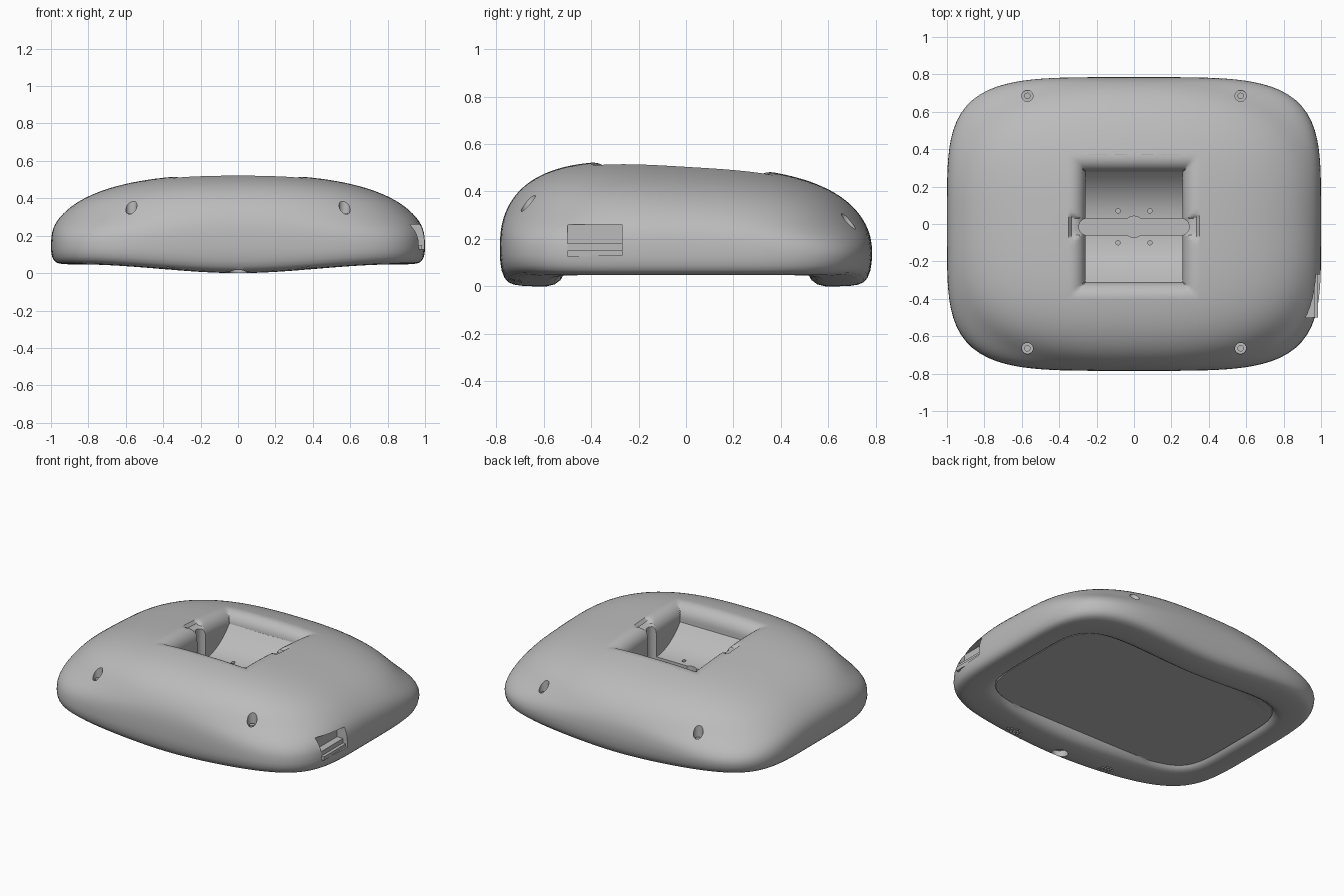
import bpy, bmesh, math
from mathutils import Matrix

if "Cube" in bpy.data.objects:
    bpy.data.objects.remove(bpy.data.objects["Cube"])

grey = bpy.data.materials.new("plain grey")
grey.use_nodes = True
grey.diffuse_color = (0.5, 0.5, 0.5, 1)
grey.node_tree.nodes["Principled BSDF"].inputs["Base Color"].default_value = (0.5, 0.5, 0.5, 1)

HALF_Y, EQUATOR, CROWN = 0.785, 0.13, 0.385
MID_Y = -0.015                      # centre line of the top recess


def top_z(x, y, level=None):
    """Height of the domed top, a little higher towards the front."""
    if level is None:
        level = abs(x) ** 2.5 + abs(y / HALF_Y) ** 3.3
    rest = max(0.0, 1 - level)
    return EQUATOR + CROWN * rest ** 0.405 - 0.06 * y * rest ** 0.2


def rim_point(angle, level, ax, ay, px, py):
    """Point on a squarish oval in a given direction, by bisection."""
    c, s = math.cos(angle), math.sin(angle)
    low, high = 0.0, 2.0
    for _ in range(36):
        r = (low + high) / 2
        if abs(r * c / ax) ** px + abs(r * s / ay) ** py < level:
            low = r
        else:
            high = r
    return low * c, low * s


def make_object(name, bm):
    bmesh.ops.recalc_face_normals(bm, faces=bm.faces)
    mesh = bpy.data.meshes.new(name)
    bm.to_mesh(mesh)
    bm.free()
    mesh.materials.append(grey)
    obj = bpy.data.objects.new(name, mesh)
    bpy.context.collection.objects.link(obj)
    return obj


def smooth(obj, degrees=30):
    bpy.ops.object.select_all(action="DESELECT")
    obj.select_set(True)
    bpy.context.view_layer.objects.active = obj
    bpy.ops.object.shade_smooth_by_angle(angle=math.radians(degrees))


def cut(obj, cutter):
    mod = obj.modifiers.new("cut", "BOOLEAN")
    mod.operation, mod.solver, mod.object = "DIFFERENCE", "EXACT", cutter
    bpy.context.view_layer.objects.active = obj
    bpy.ops.object.modifier_apply(modifier=mod.name)
    bpy.data.objects.remove(cutter)


def add_cylinder(bm, x, y, z0, z1, radius, sides=24):
    bmesh.ops.create_cone(bm, cap_ends=True, segments=sides, radius1=radius, radius2=radius,
                          depth=z1 - z0, matrix=Matrix.Translation((x, y, (z0 + z1) / 2)))


def add_box(bm, low, high):
    mid = [(a + b) / 2 for a, b in zip(low, high)]
    size = [b - a for a, b in zip(low, high)]
    bmesh.ops.create_cube(bm, size=1, matrix=Matrix.Translation(mid) @ Matrix.Diagonal((*size, 1)))


# Cushion body: rings from the crown to the widest outline, then under the rim
ANGLES = [2 * math.pi * i / 144 for i in range(144)]
STEPS = 36
rings = []
for i in range(1, STEPS + 1):
    level = math.sin(i / STEPS * math.pi / 2) ** 2.7
    square = level ** 20
    ring = []
    for a in ANGLES:
        x, y = rim_point(a, level, 1, HALF_Y, 2.5 + 1.9 * square, 3.3 + 1.1 * square)
        ring.append((x, y, top_z(x, y, level)))
    rings.append(ring)
outline = rings[-1]
panel = [rim_point(a, 1, 0.8, 0.51, 6, 5) for a in ANGLES]
PANEL_Z = 0.07
# Under-rim profile: inward share, height share above the rim's lowest line
for t, h in [(0.01, 0.75), (0.03, 0.5), (0.07, 0.28), (0.13, 0.13), (0.22, 0.05), (0.35, 0.01),
             (0.5, 0), (0.72, 0), (0.84, 0.06), (0.93, 0.2), (0.98, 0.38), (1, None)]:
    ring = []
    for (ox, oy, _), (px, py) in zip(outline, panel):
        x, y = ox + (px - ox) * t, oy + (py - oy) * t
        u = min(1, abs(x) / 0.85)
        low = 0.047 * u * u * (3 - 2 * u)
        ring.append((x, y, PANEL_Z if h is None else low + (EQUATOR - low) * h))
    rings.append(ring)

bm = bmesh.new()
crown = bm.verts.new((0, 0, top_z(0, 0)))
loops = [[bm.verts.new(p) for p in ring] for ring in rings]
n = len(ANGLES)
for j in range(n):
    k = (j + 1) % n
    bm.faces.new((crown, loops[0][j], loops[0][k]))
    for a, b in zip(loops, loops[1:]):
        bm.faces.new((a[j], b[j], b[k], a[k]))
bm.faces.new(loops[-1])
body = make_object("cushion_body", bm)

# Top recess: a curved trough with rolled lips, cut with a height surface
ROLL, WALL_X, WALL_Y = 0.09, 0.26, 0.295


def roll_drop(d, wall, radius):
    """How far a rounded lip falls at distance d from the middle."""
    if d < wall:
        return 1.0
    gap = wall + radius - d
    if gap <= 0:
        return -0.012 if gap < -0.001 else 0.0
    return radius - math.sqrt(max(0, radius ** 2 - gap ** 2))


def samples(wall, inner):
    lip = [wall + ROLL * (1 - math.cos(math.pi / 2 * i / 9)) for i in range(10)]
    half = inner + [wall - 0.0005] + lip + [wall + ROLL + 0.02]
    return [-v for v in reversed(half) if v] + half


xs = samples(WALL_X, [0, 0.13])
ys = samples(WALL_Y, [0, 0.02, 0.045, 0.05, 0.06, 0.075, 0.1] + [0.1 + 0.024 * i for i in range(1, 8)])


def recess_z(x, v):
    y = v + MID_Y
    top = top_z(x, y)
    dx, dy = roll_drop(abs(x), WALL_X, ROLL), roll_drop(abs(v), WALL_Y, ROLL)
    if dx == 1 and dy == 1:
        return 0.27 + 0.14 * (abs(v) / WALL_Y) ** 2.5
    drop = min(dx, dy)
    if dx < 1 and abs(v) < 0.1:     # lips dip softly into the strap slot
        drop = max(drop, min(roll_drop(abs(v), 0.04, 0.05), roll_drop(abs(x), 0.26, 0.08) + 0.02, dx + 0.03)
                   if dx > 0 else drop)
    return top - drop


bm = bmesh.new()
grid = [[bm.verts.new((x, v + MID_Y, recess_z(x, v))) for v in ys] for x in xs]
faces = [bm.faces.new((grid[i][j], grid[i + 1][j], grid[i + 1][j + 1], grid[i][j + 1]))
         for i in range(len(xs) - 1) for j in range(len(ys) - 1)]
lid = bmesh.ops.extrude_face_region(bm, geom=faces, use_keep_orig=True)
for g in lid["geom"]:
    if isinstance(g, bmesh.types.BMVert):
        g.co.z = 0.7
cut(body, make_object("recess_cutter", bm))

# Strap slot with rounded ends
bm = bmesh.new()
end = [(math.cos(a), math.sin(a)) for a in [math.pi * (i / 12 - 0.5) for i in range(13)]]
shape = [(s * (0.25 + 0.045 * c), MID_Y + s * 0.045 * w) for s in (1, -1) for c, w in end]
base = bm.faces.new([bm.verts.new((x, y, 0.22)) for x, y in shape])
up = bmesh.ops.extrude_face_region(bm, geom=[base], use_keep_orig=True)
for g in up["geom"]:
    if isinstance(g, bmesh.types.BMVert):
        g.co.z = 0.7
cut(body, make_object("slot_cutter", bm))

# Round widening of the slot and four pin holes
bm = bmesh.new()
add_cylinder(bm, 0, MID_Y, 0.22, 0.4, 0.057)
for x in (-0.085, 0.085):
    for y in (-0.1, 0.07):
        add_cylinder(bm, x, y, 0.22, 0.4, 0.012, 12)
cut(body, make_object("pin_cutter", bm))

# Screw wells, underside grilles and sensor hole, side port
SCREWS = [(x, y) for x in (-0.57, 0.57) for y in (-0.665, 0.685)]
bm = bmesh.new()
for x, y in SCREWS:
    add_cylinder(bm, x, y, top_z(x, y) - 0.05, 0.6, 0.03)
add_cylinder(bm, 0, -0.7, -0.1, 0.05, 0.05)
for side in (-0.36, 0.36):
    add_cylinder(bm, side, -0.7, -0.1, 0.06, 0.009, 8)
    for count, radius in ((6, 0.024), (10, 0.046)):
        for i in range(count):
            a = 2 * math.pi * i / count
            add_cylinder(bm, side + radius * math.cos(a), -0.7 + radius * math.sin(a) * 0.8,
                         -0.1, 0.06, 0.008, 8)
add_box(bm, (0.92, -0.5, 0.13), (1.1, -0.27, 0.26))
cut(body, make_object("detail_cutter", bm))
smooth(body)

# Screw heads in their wells
for i, (x, y) in enumerate(SCREWS):
    bm = bmesh.new()
    add_cylinder(bm, x, y, top_z(x, y) - 0.06, top_z(x, y) - 0.03, 0.017)
    smooth(make_object(f"screw_head_{i + 1}", bm))

# Stepped ledge inside the side port
bm = bmesh.new()
add_box(bm, (0.91, -0.5, 0.125), (0.985, -0.27, 0.15))
add_box(bm, (0.91, -0.5, 0.15), (0.965, -0.27, 0.18))
make_object("port_ledge", bm)
